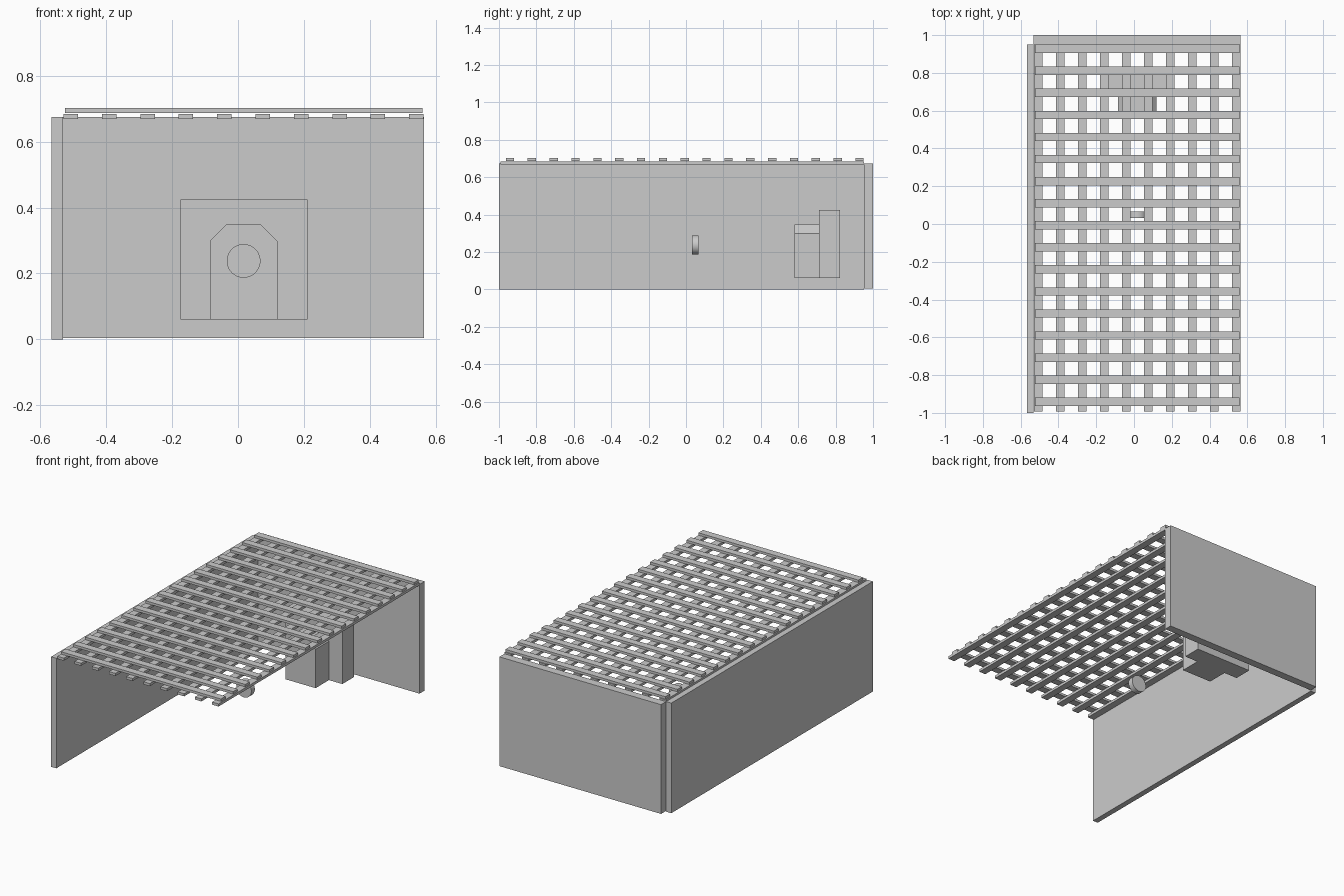
import bpy, bmesh, math

if "Cube" in bpy.data.objects:
    bpy.data.objects.remove(bpy.data.objects["Cube"])


def box(name, x, y, z):
    """Axis-aligned box from (min, max) ranges."""
    me = bpy.data.meshes.new(name)
    bm = bmesh.new()
    bmesh.ops.create_cube(bm, size=1)
    for v in bm.verts:
        v.co = [r[0] if c < 0 else r[1] for c, r in zip(v.co, (x, y, z))]
    bm.to_mesh(me)
    bm.free()
    ob = bpy.data.objects.new(name, me)
    bpy.context.collection.objects.link(ob)
    return ob


def prism(name, profile, y0, y1):
    """Extrude an XZ profile along y."""
    me = bpy.data.meshes.new(name)
    bm = bmesh.new()
    face = bm.faces.new([bm.verts.new((x, y0, z)) for x, z in profile])
    ext = bmesh.ops.extrude_face_region(bm, geom=[face])
    for v in ext["geom"]:
        if isinstance(v, bmesh.types.BMVert):
            v.co.y = y1
    bmesh.ops.recalc_face_normals(bm, faces=bm.faces)
    bm.to_mesh(me)
    bm.free()
    ob = bpy.data.objects.new(name, me)
    bpy.context.collection.objects.link(ob)
    return ob


# Walls
box("left_wall", (-0.566, -0.531), (-1.0, 0.951), (0.0, 0.674))
box("back_wall", (-0.531, 0.564), (0.951, 1.0), (0.005, 0.674))

# Lower roof battens running front to back
for i in range(10):
    x = -0.507 + i * 0.1164
    box(f"roof_batten_{i + 1}", (x - 0.022, x + 0.022), (-0.992, 0.951), (0.668, 0.684))

# Upper roof slats running across
for i in range(17):
    y = -0.941 + i * 0.1168
    box(f"roof_slat_{i + 1}", (-0.525, 0.559), (y - 0.022, y + 0.022), (0.687, 0.702))

# Wide back block and chamfered block in front of it
box("back_block", (-0.175, 0.21), (0.71, 0.823), (0.061, 0.424))
prism("chamfered_block",
      [(-0.085, 0.061), (0.119, 0.061), (0.119, 0.299), (0.07, 0.348),
       (-0.036, 0.348), (-0.085, 0.299)], 0.581, 0.71)

# Upright round disc
bpy.ops.mesh.primitive_cylinder_add(vertices=48, radius=0.051, depth=0.034,
                                    location=(0.017, 0.049, 0.238),
                                    rotation=(math.pi / 2, 0, 0))
bpy.context.object.name = "round_disc"
bpy.ops.object.shade_smooth_by_angle()
